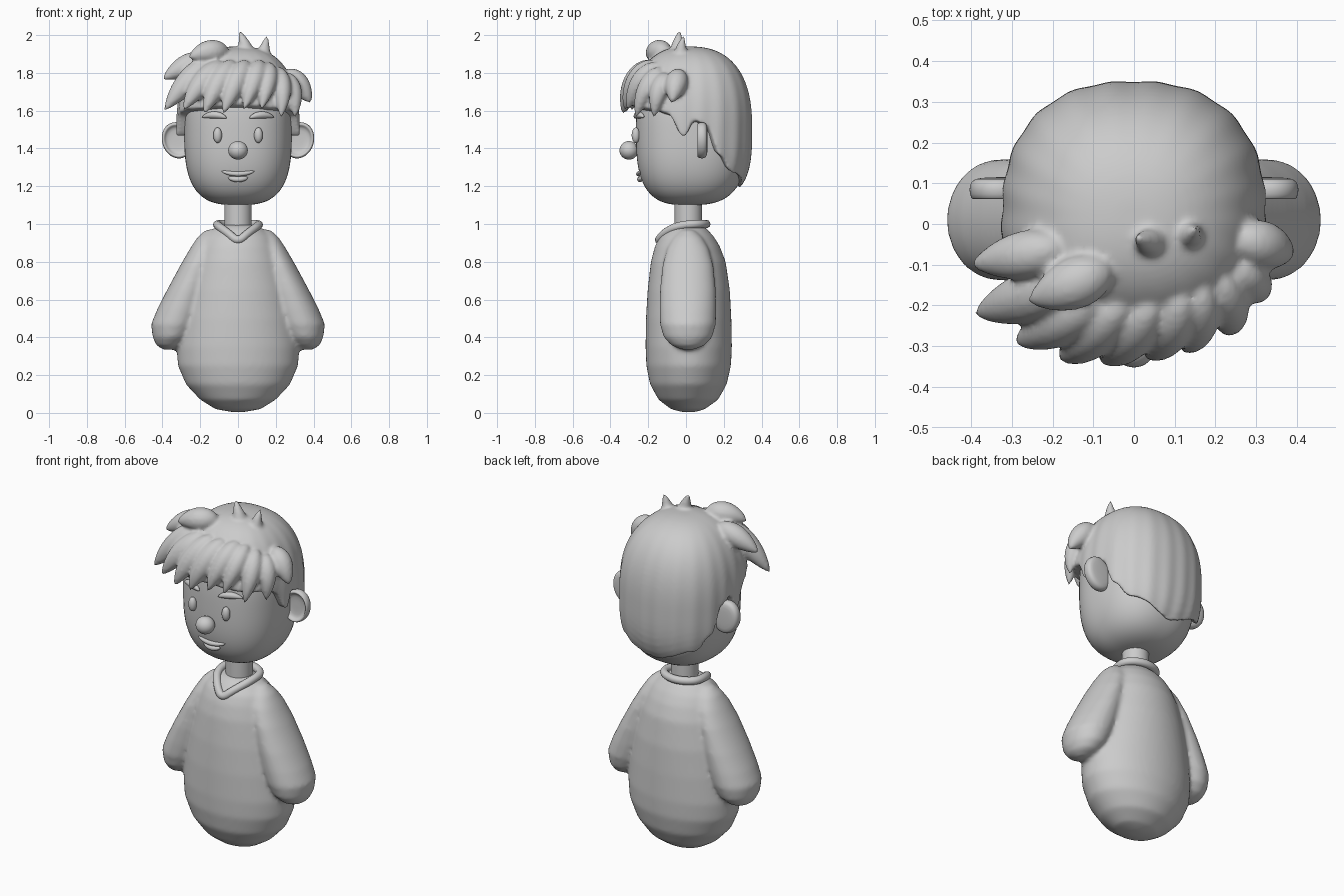
import bpy, bmesh
from math import sin, cos, pi, radians, degrees, atan2
from mathutils import Vector as V, Matrix

if "Cube" in bpy.data.objects:
    bpy.data.objects.remove(bpy.data.objects["Cube"])

SEG = 64
C = V((0, 0.01, 1.5))            # centre of the head volume
HEAD = (0.285, 0.275, 0.315, 0.40, 0.40)    # half width, front, back, up, down
HAIR = (0.325, 0.305, 0.34, 0.44, 0.40)


def loft(bm, rings):
    rows = [[bm.verts.new(p) for p in r] for r in rings]
    n = len(rows[0])
    for a, b in zip(rows, rows[1:]):
        for i in range(n):
            j = (i + 1) % n
            bm.faces.new((a[i], a[j], b[j], b[i]))
    bm.faces.new(rows[0][::-1])
    bm.faces.new(rows[-1])


def finish(bm, name, voxel=0, smooth=0, subsurf=0):
    bmesh.ops.recalc_face_normals(bm, faces=bm.faces)
    for f in bm.faces:
        f.smooth = True
    me = bpy.data.meshes.new(name)
    bm.to_mesh(me)
    bm.free()
    ob = bpy.data.objects.new(name, me)
    bpy.context.collection.objects.link(ob)
    if voxel:
        m = ob.modifiers.new("fuse", 'REMESH')
        m.mode, m.voxel_size, m.use_smooth_shade = 'VOXEL', voxel, True
    if smooth:
        m = ob.modifiers.new("soften", 'SMOOTH')
        m.iterations, m.factor = smooth, 0.5
    if subsurf:
        ob.modifiers.new("round", 'SUBSURF').levels = subsurf
    return ob


def lerp(table, x):
    for (a, u), (b, v) in zip(table, table[1:]):
        if x <= b:
            t = (x - a) / (b - a)
            t = t * t * (3 - 2 * t)
            return u + (v - u) * t
    return table[-1][1]


def skull(dims, phi, z, k=1.0):
    """Point on the boxy head volume at azimuth phi (0 = front) and height z."""
    rx, yf, yb, up, dn = dims
    dz = z - C.z
    n, c = (2.5, up) if dz > 0 else (3.0, dn)
    s = max(0.0, 1 - min(1, abs(dz) / c) ** n) ** (1 / n)
    dx, dy = sin(phi), -cos(phi)
    ry = yf if dy < 0 else yb
    r = ((abs(dx) / rx) ** 2.4 + (abs(dy) / ry) ** 2.4) ** (-1 / 2.4)
    return V((C.x + dx * r * s * k, C.y + dy * r * s * k, z))


def on_hair(p, k=1.0):
    """Push a point radially onto the hair volume."""
    rx, yf, yb, up, dn = HAIR
    d = V(p) - C
    n, c = (2.5, up) if d.z > 0 else (3.0, dn)
    h = (abs(d.x) / rx) ** 2.4 + (abs(d.y) / (yf if d.y < 0 else yb)) ** 2.4
    return C + d * k * (h ** (n / 2.4) + (abs(d.z) / c) ** n) ** (-1 / n)


def tube(bm, p0, p1, p2, radius, steps=16, n=14):
    """Spindle along a quadratic curve; radius is a function of 0..1."""
    p0, p1, p2 = V(p0), V(p1), V(p2)
    rings = []
    for i in range(steps + 1):
        t = i / steps
        c = p0 * (1 - t) ** 2 + p1 * 2 * t * (1 - t) + p2 * t * t
        d = ((p1 - p0) * (1 - t) + (p2 - p1) * t).normalized()
        q = d.to_track_quat('Z', 'Y')
        r = max(radius(t), 0.0008)
        rings.append([c + q @ V((r * cos(2 * pi * j / n), r * sin(2 * pi * j / n), 0)) for j in range(n)])
    loft(bm, rings)


def oval(z, cx, rx, yf, yb):
    cy, ry = (yf + yb) / 2, (yb - yf) / 2
    return [V((cx + rx * cos(a), cy + ry * sin(a), z)) for a in (2 * pi * i / SEG for i in range(SEG))]


def ball(name, loc, size):
    bm = bmesh.new()
    m = Matrix.Translation(loc) @ Matrix.Diagonal((*size, 1))
    bmesh.ops.create_uvsphere(bm, u_segments=32, v_segments=20, radius=1, matrix=m)
    return finish(bm, name)


def face_y(x, z):
    """Front surface of the head at x, z."""
    s = max(0, 1 - (abs(z - C.z) / 0.4) ** 3) ** (1 / 3)
    return C.y - 0.275 * max(0, s ** 2.4 - (abs(x) / 0.285) ** 2.4) ** (1 / 2.4)


# Torso and arms fused into one soft shirt
bm = bmesh.new()
loft(bm, [oval(z, 0, rx, yf, yb) for z, rx, yf, yb in [
    (0.004, 0.03, -0.02, 0.05), (0.02, 0.12, -0.08, 0.10), (0.07, 0.20, -0.145, 0.17),
    (0.15, 0.275, -0.19, 0.215), (0.25, 0.318, -0.21, 0.238), (0.35, 0.325, -0.214, 0.243),
    (0.50, 0.308, -0.212, 0.24), (0.65, 0.28, -0.203, 0.232), (0.80, 0.24, -0.186, 0.21),
    (0.88, 0.21, -0.165, 0.18), (0.93, 0.185, -0.142, 0.15), (0.97, 0.14, -0.105, 0.115),
    (0.995, 0.09, -0.07, 0.085)]])
for s in (-1, 1):
    loft(bm, [oval(z, s * cx, rx, 0.01 - ry, 0.01 + ry) for z, cx, rx, ry in [
        (0.335, 0.365, 0.03, 0.03), (0.355, 0.365, 0.065, 0.085), (0.40, 0.352, 0.10, 0.128),
        (0.47, 0.335, 0.125, 0.148), (0.55, 0.305, 0.122, 0.15), (0.65, 0.268, 0.108, 0.148),
        (0.78, 0.218, 0.088, 0.135), (0.87, 0.182, 0.072, 0.11), (0.93, 0.16, 0.055, 0.075),
        (0.97, 0.14, 0.03, 0.03)]])
finish(bm, "shirt", voxel=0.012, smooth=8)

# Collar with a small V at the front
cu = bpy.data.curves.new("collar", 'CURVE')
cu.dimensions, cu.bevel_depth, cu.bevel_resolution = '3D', 0.022, 4
sp = cu.splines.new('NURBS')
pts = [(0, -0.15, 0.905), (0.05, -0.12, 0.95), (0.11, -0.04, 0.993), (0.11, 0.07, 1.0), (0, 0.12, 1.0),
       (-0.11, 0.07, 1.0), (-0.11, -0.04, 0.993), (-0.05, -0.12, 0.95)]
sp.points.add(len(pts) - 1)
for p, co in zip(sp.points, pts):
    p.co = (*co, 1)
sp.use_cyclic_u, sp.order_u, sp.resolution_u = True, 3, 10
bpy.context.collection.objects.link(bpy.data.objects.new("collar", cu))

# Neck
bm = bmesh.new()
bmesh.ops.create_cone(bm, cap_ends=True, segments=40, radius1=0.072, radius2=0.072, depth=0.25,
                      matrix=Matrix.Translation((0, 0.012, 1.05)))
neck = finish(bm, "neck")
bpy.context.view_layer.objects.active = neck
neck.select_set(True)
bpy.ops.object.shade_smooth_by_angle()

# Head
bm = bmesh.new()
loft(bm, [[skull(HEAD, 2 * pi * i / SEG, 1.5 - 0.3999 * cos(pi * j / 40)) for i in range(SEG)] for j in range(41)])
finish(bm, "head")

# Ears: dished discs facing forward
for s, side in ((-1, "left"), (1, "right")):
    bm = bmesh.new()
    prof = [(0.02, -0.004), (0.6, -0.004), (0.74, -0.012), (0.83, -0.026), (0.93, -0.024),
            (1, 0), (0.93, 0.022), (0.7, 0.029), (0.02, 0.03)]
    rings = []
    for r, y in prof:
        ring = []
        for i in range(40):
            a = 2 * pi * i / 40
            p = Matrix.Rotation(radians(18), 3, 'Y') @ V((0.082 * r * cos(a), y, 0.1 * r * sin(a)))
            ring.append(V((s * (0.322 + p.x), 0.085 + p.y, 1.443 + p.z)))
        rings.append(ring)
    loft(bm, rings)
    finish(bm, side + "_ear", subsurf=1)
    # Eyes and brows
    ball(side + "_eye", (s * 0.108, face_y(0.108, 1.47) - 0.012, 1.47), (0.023, 0.022, 0.041))
    bm = bmesh.new()
    a, m, b = ((s * x, face_y(x, z) - 0.008, z) for x, z in ((0.06, 1.56), (0.12, 1.592), (0.19, 1.565)))
    tube(bm, a, m, b, lambda t: 0.019 * sin(pi * t) ** 0.6)
    finish(bm, side + "_brow")

# Nose and lips
ball("nose", (0, -0.302, 1.39), (0.052, 0.05, 0.049))
for name, w, z, dip, r in (("upper_lip", 0.087, 1.28, 0.03, 0.013), ("lower_lip", 0.052, 1.246, 0.02, 0.015)):
    bm = bmesh.new()
    tube(bm, (-w, face_y(w, z), z), (0, face_y(0, z) - 0.012, z - dip), (w, face_y(w, z), z),
         lambda t: r * sin(pi * t) ** 0.4)
    finish(bm, name)

# Hair: shell with a shaped lower edge, plus tapered locks, fused together
EDGE = [(0, 1.63), (55, 1.61), (70, 1.59), (86, 1.46), (97, 1.55), (108, 1.52), (120, 1.36), (135, 1.27), (180, 1.19)]
TOP = C.z + 0.4395


def hair_ring(t, k):
    ring = []
    for i in range(128):
        phi = 2 * pi * i / 128
        e = lerp(EDGE, abs(degrees(atan2(sin(phi), cos(phi)))))
        strand = 0.008 * sin(21 * phi + 2 * t) * t
        z = e + (TOP - e) * (1 - t * t)
        p = skull(HAIR, phi, z, 1 + strand)
        ring.append(C + (p - C) * k)
    return ring


bm = bmesh.new()
ts = [0.02 + 0.98 * j / 30 for j in range(31)]
loft(bm, [hair_ring(t, 1) for t in ts] + [hair_ring(t, 0.8) for t in reversed(ts)])
locks = [  # root, tip, radius
    ((-0.12, -0.12, 1.85), (-0.39, -0.22, 1.60), 0.065), ((-0.08, -0.18, 1.86), (-0.29, -0.29, 1.60), 0.06),
    ((-0.02, -0.18, 1.86), (-0.18, -0.33, 1.58), 0.06), ((0.05, -0.18, 1.86), (-0.08, -0.335, 1.58), 0.06),
    ((0.12, -0.16, 1.86), (0.03, -0.325, 1.60), 0.055), ((0.16, -0.14, 1.84), (0.12, -0.31, 1.60), 0.05),
    ((0.2, -0.12, 1.82), (0.225, -0.265, 1.56), 0.05), ((0.24, -0.1, 1.8), (0.30, -0.17, 1.56), 0.05),
    ((0.24, -0.03, 1.8), (0.385, -0.075, 1.64), 0.06), ((-0.15, -0.05, 1.85), (-0.40, -0.10, 1.765), 0.06),
    ((-0.05, -0.1, 1.9), (-0.26, -0.19, 1.88), 0.065)]
for root, tip, r in locks:
    a = on_hair(root, 0.97)
    m = on_hair((a + V(tip)) / 2, 1.12)
    tube(bm, a, m, tip, lambda t: r * sin(pi * t ** 0.75) ** 0.75 if 0 < t < 1 else 0)
# Crown tufts
for root, mid, tip, r in (((0.05, -0.04, 1.87), (0.04, -0.05, 1.96), (0.0, -0.03, 2.03), 0.055),
                          ((0.13, -0.03, 1.85), (0.14, -0.03, 1.94), (0.155, -0.01, 2.0), 0.05)):
    tube(bm, root, mid, tip, lambda t: r * (1 - t) ** 0.8)
finish(bm, "hair", voxel=0.0095, smooth=5)
